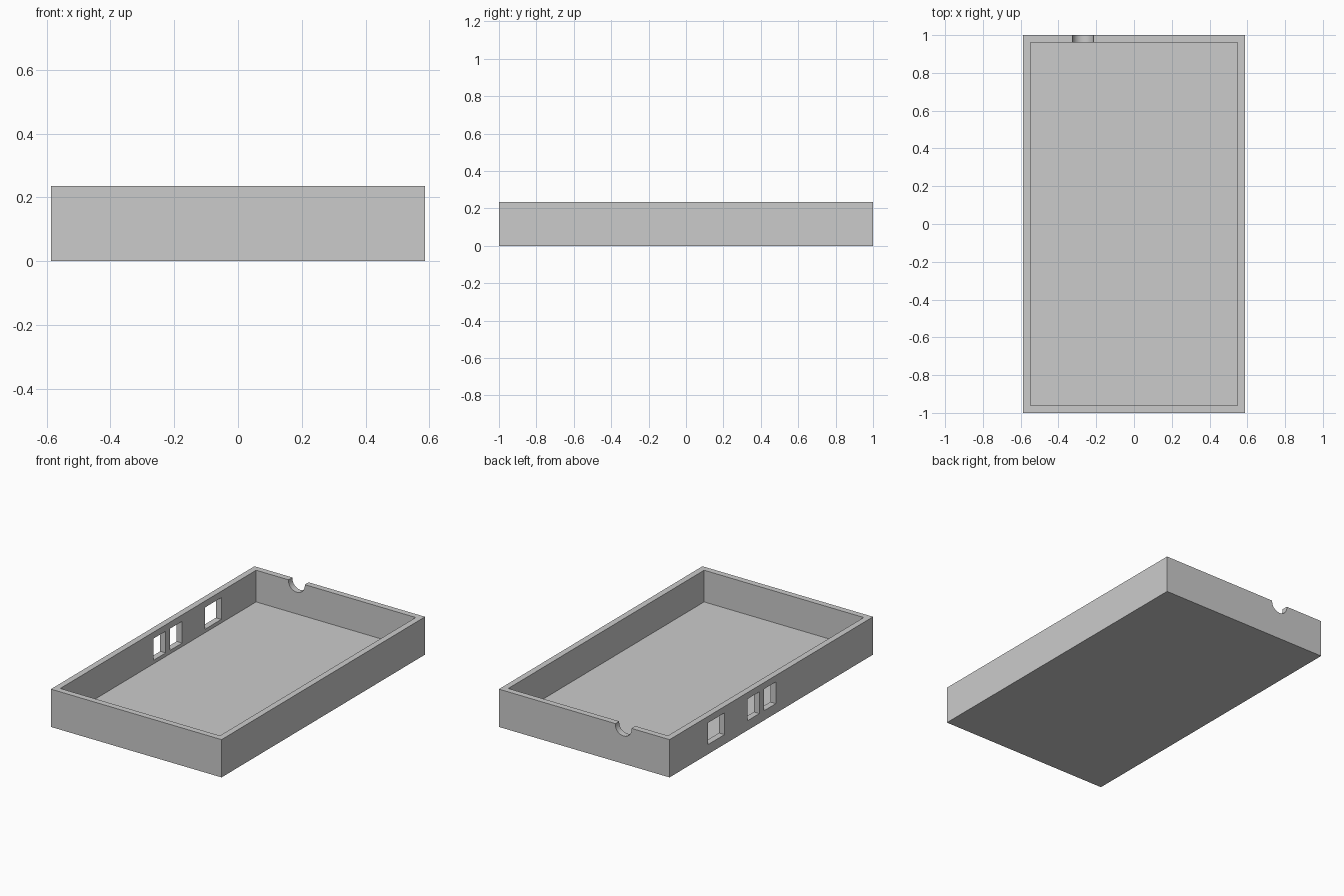
import bpy
import math

if "Cube" in bpy.data.objects:
    bpy.data.objects.remove(bpy.data.objects["Cube"], do_unlink=True)

HALF_X, HALF_Y, HEIGHT, WALL = 0.587, 1.0, 0.235, 0.038

# Single plain grey plastic
grey = bpy.data.materials.new("grey_plastic")
grey.use_nodes = True
colour = (0.6, 0.6, 0.6, 1)
grey.diffuse_color = colour
grey.node_tree.nodes["Principled BSDF"].inputs["Base Color"].default_value = colour


def box(name, x, y, z):
    """Box spanning the given (low, high) ranges."""
    bpy.ops.mesh.primitive_cube_add(size=1, location=[sum(r) / 2 for r in (x, y, z)])
    obj = bpy.context.object
    obj.name = name
    obj.scale = [r[1] - r[0] for r in (x, y, z)]
    bpy.ops.object.transform_apply(location=True, rotation=False, scale=True)
    obj.data.materials.append(grey)
    return obj


def cut(target, cutter):
    """Subtract the cutter from the target and discard it."""
    cutter.hide_render = True
    mod = target.modifiers.new("cut", "BOOLEAN")
    mod.operation = "DIFFERENCE"
    mod.solver = "EXACT"
    mod.object = cutter
    bpy.context.view_layer.objects.active = target
    bpy.ops.object.modifier_apply(modifier=mod.name)
    bpy.data.objects.remove(cutter, do_unlink=True)


# Open tray: outer block with a hollowed inside
tray = box("case_tray", (-HALF_X, HALF_X), (-HALF_Y, HALF_Y), (0, HEIGHT))
inner_x, inner_y = HALF_X - WALL, HALF_Y - WALL
cut(tray, box("cavity", (-inner_x, inner_x), (-inner_y, inner_y), (WALL, HEIGHT + 0.1)))

# Port openings through the side wall
for low, high in ((0.46, 0.62), (0.118, 0.235), (-0.044, 0.074)):
    cut(tray, box("port", (-HALF_X - 0.05, -inner_x + 0.05), (low, high), (0.06, 0.195)))

# Round cable notch in the rim of the back wall
bpy.ops.mesh.primitive_cylinder_add(
    vertices=48, radius=0.056, depth=0.2,
    location=(-0.27, HALF_Y - WALL / 2, HEIGHT - 0.006), rotation=(math.pi / 2, 0, 0))
notch = bpy.context.object
notch.data.materials.append(grey)
cut(tray, notch)

# Smooth the notch, keep the box edges crisp
bpy.ops.object.select_all(action="DESELECT")
tray.select_set(True)
bpy.context.view_layer.objects.active = tray
bpy.ops.object.shade_smooth_by_angle(angle=math.radians(30))
